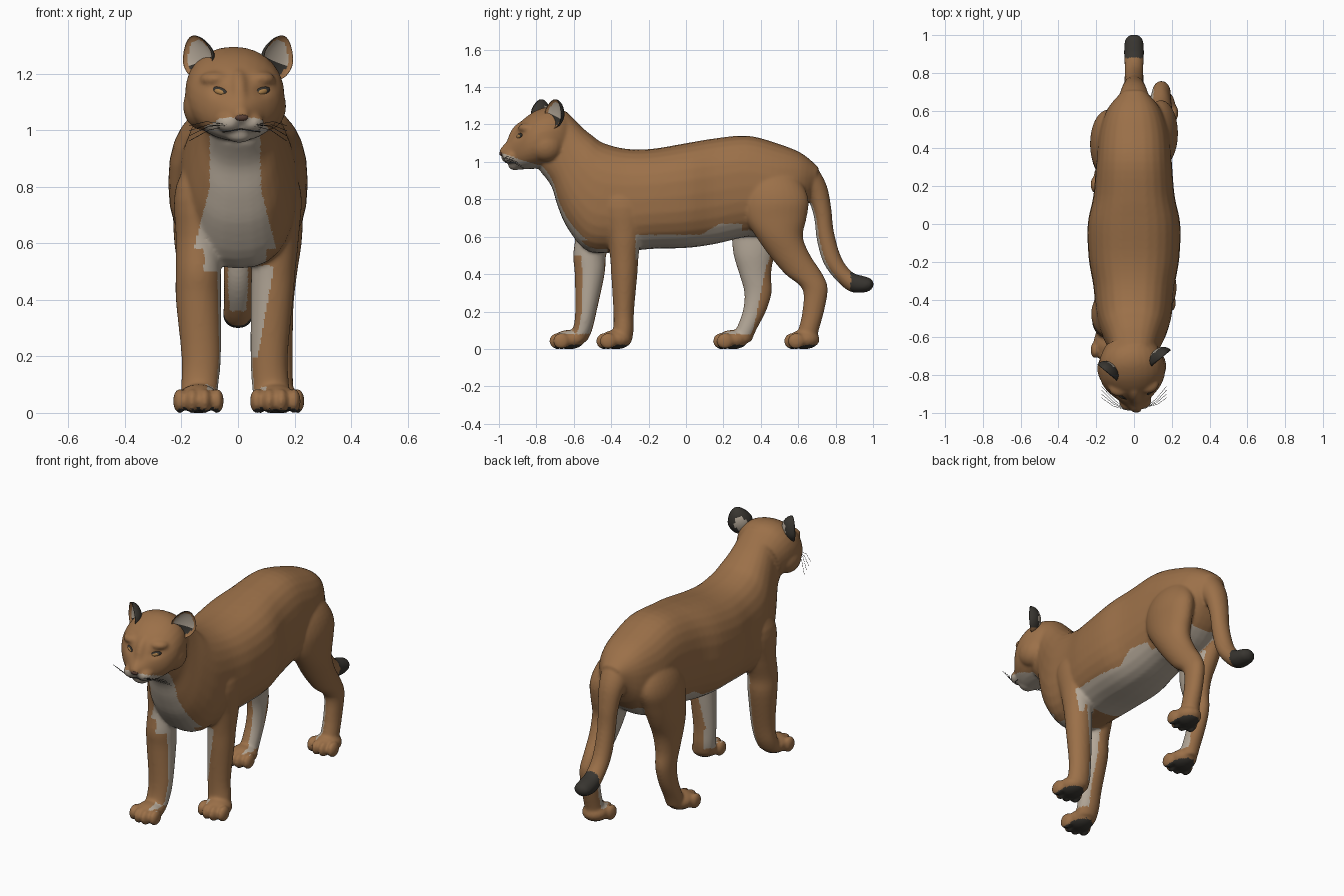
import bpy, bmesh, math
from mathutils import Vector, Matrix
from mathutils.bvhtree import BVHTree

if "Cube" in bpy.data.objects:
    bpy.data.objects.remove(bpy.data.objects["Cube"])


def material(name, rgb):
    m = bpy.data.materials.new(name)
    m.use_nodes = True
    m.diffuse_color = (*rgb, 1)
    m.node_tree.nodes["Principled BSDF"].inputs["Base Color"].default_value = (*rgb, 1)
    return m


tawny = material("tawny fur", (.33, .163, .066))
pale = material("pale fur", (.45, .385, .31))
dark = material("charcoal fur", (.04, .036, .03))
amber = material("amber eye", (.42, .22, .07))
nose_skin = material("nose skin", (.10, .05, .035))


def add_object(name, data, mats):
    obj = bpy.data.objects.new(name, data)
    bpy.context.collection.objects.link(obj)
    for m in mats:
        data.materials.append(m)
    return obj


def mesh_from(bm, name, mats):
    me = bpy.data.meshes.new(name)
    bm.to_mesh(me)
    bm.free()
    me.shade_smooth()
    return add_object(name, me, mats)


def smooth_path(rows, steps=4):
    """Catmull-Rom interpolation of rows of numbers."""
    out = []
    for i in range(len(rows) - 1):
        p = [rows[max(0, min(len(rows) - 1, i + k))] for k in (-1, 0, 1, 2)]
        for s in range(steps):
            t = s / steps
            out.append([b + .5 * t * (c - a + t * (2*a - 5*b + 4*c - d + t * (3*b - 3*c + d - a)))
                        for a, b, c, d in zip(*p)])
    return out + [list(rows[-1])]


def loft(bm, rings, power=1.0, seg=28):
    """Skin rings of (centre, half axis, half axis) and cap both ends."""
    loops = []
    for c, a, b in rings:
        loop = []
        for i in range(seg):
            u = 2 * math.pi * i / seg
            cu, su = math.cos(u), math.sin(u)
            loop.append(bm.verts.new(c + a * math.copysign(abs(cu) ** power, cu)
                                     + b * math.copysign(abs(su) ** power, su)))
        loops.append(loop)
    for p, q in zip(loops, loops[1:]):
        for i in range(seg):
            j = (i + 1) % seg
            bm.faces.new((p[i], p[j], q[j], q[i]))
    bm.faces.new(loops[0][::-1])
    bm.faces.new(loops[-1])
    return [v for loop in loops for v in loop]


def spine(bm, rows, power=1.0):
    """Rows: top y, top z, bottom y, bottom z, half width."""
    rings = []
    for ty, tz, by, bz, w in smooth_path(rows):
        top, bot = Vector((0, ty, tz)), Vector((0, by, bz))
        rings.append(((top + bot) / 2, Vector((w, 0, 0)), (top - bot) / 2))
    return loft(bm, rings, power)


def limb(bm, side, rows):
    """Rows: x, y, z, half width, half depth."""
    loft(bm, [(Vector((side * x, y, z)), Vector((w, 0, 0)), Vector((0, d, 0)))
              for x, y, z, w, d in smooth_path(rows)])


def blob(bm, centre, size, segs=20):
    mat = Matrix.Translation(centre) @ Matrix.Diagonal((*size, 1))
    return bmesh.ops.create_uvsphere(bm, u_segments=segs, v_segments=segs // 2 + 2,
                                     radius=1, matrix=mat)["verts"]


def paw(bm, x, y):
    blob(bm, (x, y, .05), (.074, .085, .052))
    for k, back in ((-1.5, .02), (-.5, 0), (.5, 0), (1.5, .02)):
        blob(bm, (x + k * .044, y - .062 + back, .042), (.024, .045, .044))


bm = bmesh.new()
# Torso and neck
spine(bm, [(.71, .97, .67, .82, .07), (.62, 1.045, .60, .70, .14), (.50, 1.095, .47, .60, .185),
           (.33, 1.14, .33, .60, .20), (.15, 1.125, .15, .56, .215), (0, 1.10, 0, .54, .245),
           (-.18, 1.07, -.18, .535, .24), (-.32, 1.07, -.34, .52, .215), (-.44, 1.10, -.52, .52, .20),
           (-.50, 1.14, -.63, .64, .175), (-.55, 1.18, -.685, .76, .15), (-.60, 1.23, -.72, .87, .13),
           (-.64, 1.27, -.78, .95, .12)], .82)
# Tail
spine(bm, [(.56, 1.06, .54, .85, .11), (.68, .99, .60, .82, .09), (.75, .88, .655, .79, .07),
           (.777, .75, .685, .70, .057), (.79, .63, .70, .58, .051), (.83, .49, .735, .46, .05),
           (.89, .41, .80, .37, .05), (.95, .39, .88, .305, .053), (.99, .375, .97, .305, .045),
           (1.005, .35, 1.0, .33, .012)])
# Front legs
limb(bm, 1, [(.10, -.36, .97, .03, .05), (.14, -.34, .80, .08, .13), (.135, -.33, .62, .08, .095),
             (.125, -.33, .50, .078, .077), (.12, -.33, .40, .075, .07), (.11, -.333, .20, .066, .055),
             (.115, -.335, .10, .066, .055), (.12, -.35, .04, .064, .06)])
limb(bm, -1, [(.10, -.44, .97, .03, .05), (.14, -.47, .80, .08, .12), (.14, -.49, .62, .08, .10),
              (.14, -.515, .50, .08, .088), (.14, -.515, .40, .08, .08), (.13, -.535, .20, .07, .057),
              (.135, -.555, .10, .066, .053), (.14, -.59, .04, .064, .06)])
# Hind legs
limb(bm, 1, [(.08, .46, 1.02, .02, .05), (.12, .47, .90, .075, .14), (.14, .48, .80, .09, .175),
             (.145, .48, .70, .085, .165),
             (.145, .50, .60, .08, .125), (.14, .555, .50, .07, .11), (.14, .63, .40, .058, .10),
             (.145, .69, .32, .05, .068), (.145, .68, .20, .048, .058), (.145, .655, .10, .05, .055),
             (.145, .64, .04, .05, .06)])
limb(bm, -1, [(.08, .44, 1.02, .02, .05), (.12, .44, .90, .075, .14), (.14, .43, .80, .09, .175),
              (.145, .41, .70, .085, .16),
              (.145, .385, .60, .08, .14), (.14, .365, .50, .07, .11), (.14, .37, .40, .058, .085),
              (.14, .385, .30, .05, .073), (.14, .365, .20, .048, .062), (.14, .32, .10, .05, .055),
              (.14, .29, .04, .05, .06)])
# Paws
for x, y in ((.132, -.375), (-.14, -.625), (.145, .63), (-.14, .25)):
    paw(bm, x, y)
# Head: skull, nose bridge, chin, muzzle pads, brows and cheeks, turned slightly
head = spine(bm, [(-.60, 1.22, -.68, .97, .13), (-.66, 1.28, -.72, .97, .16), (-.73, 1.295, -.77, .965, .175),
                  (-.80, 1.275, -.83, .962, .17), (-.855, 1.24, -.87, .96, .148), (-.895, 1.20, -.90, .96, .118),
                  (-.925, 1.155, -.922, .965, .09), (-.95, 1.115, -.938, .975, .068),
                  (-.985, 1.075, -.965, 1.01, .035)], .95)
head += spine(bm, [(-.85, 1.235, -.85, 1.10, .05), (-.91, 1.20, -.90, 1.05, .04), (-.943, 1.155, -.92, 1.03, .032),
                   (-.96, 1.11, -.94, 1.02, .034), (-.99, 1.075, -.96, 1.02, .034), (-1.0, 1.055, -.985, 1.03, .022)])
head += blob(bm, (0, -.915, .985), (.05, .038, .03))
for s in (-1, 1):
    head += blob(bm, (s * .04, -.94, 1.027), (.046, .046, .036))
    head += blob(bm, (s * .075, -.855, 1.18), (.06, .052, .03))
    head += blob(bm, (s * .115, -.76, 1.085), (.068, .09, .085))
turn = Matrix.Translation((-.014, -.74, 0)) @ Matrix.Rotation(math.radians(6), 4, 'Z') @ Matrix.Translation((0, .74, 0))
bmesh.ops.transform(bm, matrix=turn, verts=head)
bmesh.ops.recalc_face_normals(bm, faces=bm.faces)

# Fuse everything into one smooth skin
body = mesh_from(bm, "body", [])
mod = body.modifiers.new("fuse", 'REMESH')
mod.mode, mod.voxel_size = 'VOXEL', .008
mod = body.modifiers.new("soften", 'SMOOTH')
mod.factor, mod.iterations = .5, 9
fused = bpy.data.meshes.new_from_object(body.evaluated_get(bpy.context.evaluated_depsgraph_get()))
body.modifiers.clear()
body.data = fused
EYES = [Vector((-.066, -.88, 1.138)), Vector((.086, -.88, 1.138))]
for v in fused.vertices:                      # eye sockets
    for e in EYES:
        d = math.hypot(v.co.x - e.x, (v.co.z - e.z) * 1.4)
        if v.co.y < -.78 and d < .08:
            v.co.y += .01 * math.exp(-(d / .028) ** 2)
for m in (tawny, pale, dark):
    fused.materials.append(m)


def is_pale(c, n):
    x, y, z = c
    inward = n.x * (1 if x > 0 else -1)
    if y < -.80 and z < .985 + .33 * (-.8 - y):                       # muzzle and chin
        return True
    if y < -.42 and .5 < z < 1.0 and (n.y < -.2 or n.z < -.3):        # throat and chest
        return abs(x + .01) < (.09 if z > .8 else .09 + .25 * (.8 - z) if z > .58 else .11)
    if y > .66 and .36 < z < .8 and abs(x) < .035 and n.y < -.6:      # under the tail
        return True
    if -.45 < y < -.2 and x > 0 and .2 < z < .52 and n.x < .2:        # inside of left front leg
        return x < .07 + .18 * (z - .2)
    if inward < -.35 and .08 < z < .68 and (y < .55 or abs(x) > .055):  # other inner legs
        if y < 0:
            return n.y > -.5
        return n.y < .6 and (z > .45 or y < .38 + .2 * (z - .2) + (.3 if x > 0 else 0))
    if -.27 < y < .3 and .48 < z < .61 + .06 * max(0, min(1, (y - .08) / .1)):
        return y < .2 or n.z < -.2                                    # belly
    return .25 < y < .58 and .48 < z < .7 and n.z < -.4 and abs(x) < .12


for p in fused.polygons:
    c, n = p.center, p.normal
    if (c.y > .88 and c.z < .5) or (n.z < -.7 and c.z < .03):         # tail tip and pads
        p.material_index = 2
    elif is_pale(c, n):
        p.material_index = 1
fused.shade_smooth()
skin = BVHTree.FromPolygons([v.co for v in fused.vertices], [p.vertices for p in fused.polygons])


def on_face(x, z):
    return skin.ray_cast(Vector((x, -2, z)), Vector((0, 1, 0)))[0]


def feature(name, centre, size, mat, slant=0):
    b = bmesh.new()
    verts = blob(b, (0, 0, 0), size)
    bmesh.ops.transform(b, verts=verts, matrix=Matrix.Translation(centre) @ Matrix.Rotation(slant, 4, 'Z')
                        @ Matrix.Rotation(-slant / 2, 4, 'Y'))
    mesh_from(b, name, [mat])


def strand(name, points, radius, mat):
    cu = bpy.data.curves.new(name, 'CURVE')
    cu.dimensions, cu.bevel_depth, cu.bevel_resolution = '3D', radius, 1
    sp = cu.splines.new('POLY')
    sp.points.add(len(points) - 1)
    for p, co in zip(sp.points, points):
        p.co = (*co, 1)
    add_object(name, cu, [mat])


# Ears: cupped shells, pale inside, charcoal behind
for side, name, y in ((1, "left_ear", -.71), (-1, "right_ear", -.785)):
    bm = bmesh.new()
    blob(bm, (0, 0, 0), (1, 1, 1), 32)
    for f in bm.faces:
        c = f.calc_center_median()
        r = math.hypot(c.x, c.z)
        if c.y < 0:
            f.material_index = 0 if r > .8 else 2 if c.z < -.2 else 1
        else:
            f.material_index = 1 if r < .5 else 0 if c.z < -.6 else 2
    for v in bm.verts:
        if v.co.y < 0:
            v.co.y *= -.4
        v.co.x *= 1 - .25 * max(0, v.co.z)
    place = (Matrix.Translation((side * .145, y, 1.257)) @ Matrix.Rotation(side * math.radians(40), 4, 'Z')
             @ Matrix.Rotation(side * math.radians(18), 4, 'Y') @ Matrix.Diagonal((.068, .055, .08, 1)))
    bmesh.ops.transform(bm, matrix=place, verts=bm.verts)
    mesh_from(bm, name, [tawny, pale, dark])

# Eyes with dark rims
for e, name, slant in zip(EYES, ("right_eye", "left_eye"), (-.5, .5)):
    p = on_face(e.x, e.z)
    feature(name + "_rim", p, (.032, .007, .014), dark, slant)
    feature(name, p + Vector((0, -.003, -.002)), (.021, .007, .010), amber, slant)

# Nose and mouth
feature("nose", on_face(.012, 1.045) + Vector((0, .006, 0)), (.024, .012, .013), nose_skin)
strand("mouth", [on_face(.012 + k * .013, 1.004 - .002 * abs(k)) for k in range(-5, 6)], .0025, dark)

# Whiskers
for side in (-1, 1):
    for k in range(4):
        root = on_face(.012 + side * (.045 + .006 * k), 1.015 + .006 * (k % 2))
        tip = Vector((side * .172, -.86 - .02 * k, .962 + .018 * k))
        mid = (root + tip) / 2 + Vector((0, -.012, .012))
        strand(f"whisker_{'left' if side > 0 else 'right'}_{k + 1}", [root, mid, tip], .001, dark)
